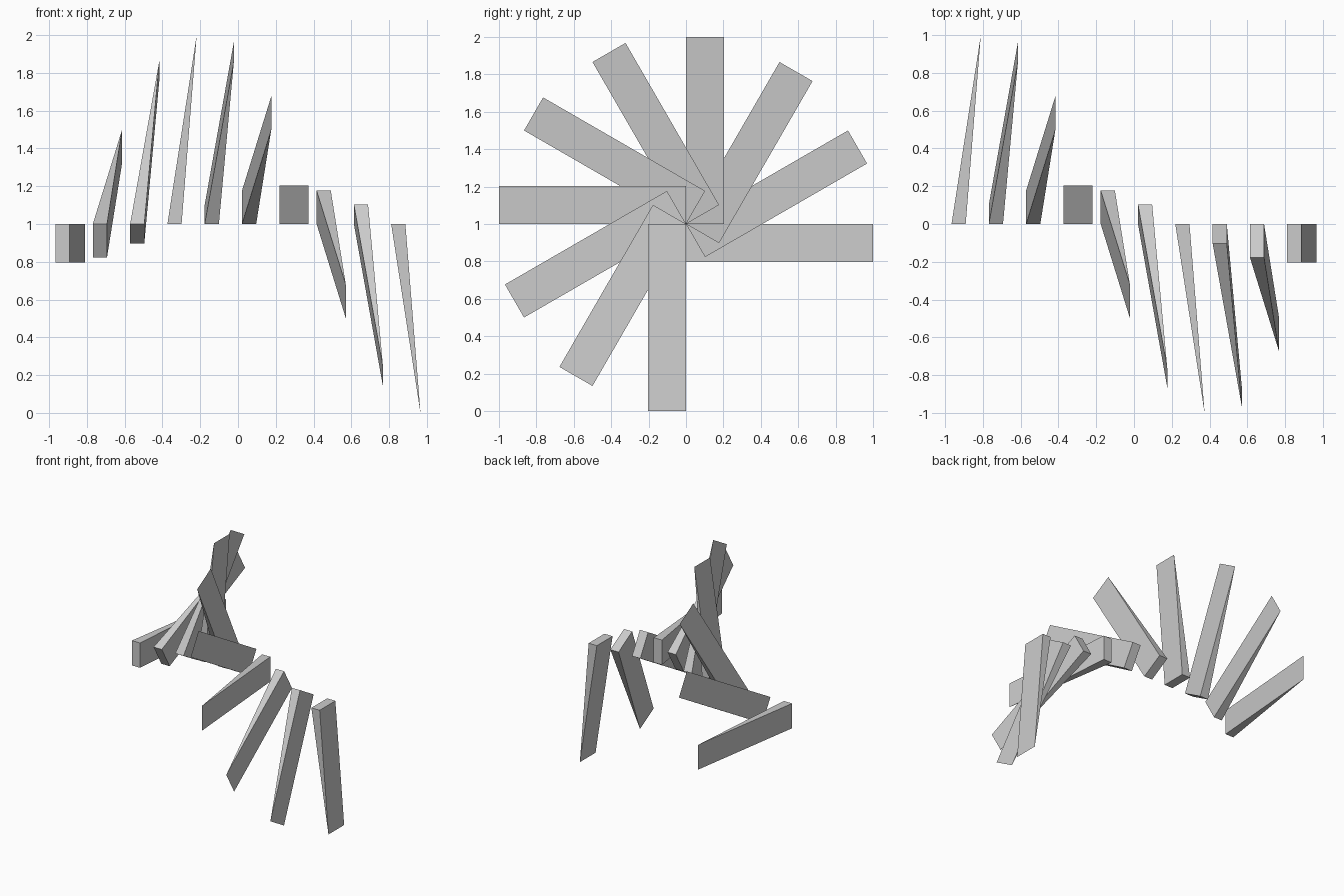
import bpy
import math
from mathutils import Matrix

if "Cube" in bpy.data.objects:
    bpy.data.objects.remove(bpy.data.objects["Cube"])

COUNT = 10           # wedges in the spiral
LENGTH = 1.0         # pivot to tip
DEPTH = 0.204        # thickness of each wedge
BASE = 0.075         # width at the pivot end
LEAN = 0.155         # sideways offset of the pointed tip
START = -0.966
STEP = (2 * 0.966 - LEAN) / (COUNT - 1)

# Triangular profile in x-y, extruded down by DEPTH
profile = [(0, 0), (BASE, 0), (LEAN, LENGTH)]
verts = [(x, y, z) for z in (-DEPTH, 0) for x, y in profile]
faces = [(2, 1, 0), (3, 4, 5), (0, 1, 4, 3), (1, 2, 5, 4), (2, 0, 3, 5)]
mesh = bpy.data.meshes.new("wedge_blade")
mesh.from_pydata(verts, [], faces)

# Each wedge steps along x and turns 30 degrees about the shared axis
for i in range(COUNT):
    blade = bpy.data.objects.new(f"wedge_blade_{i + 1}", mesh)
    blade.matrix_world = (Matrix.Translation((START + i * STEP, 0, 1))
                          @ Matrix.Rotation(math.radians(30 * i), 4, 'X'))
    bpy.context.collection.objects.link(blade)
